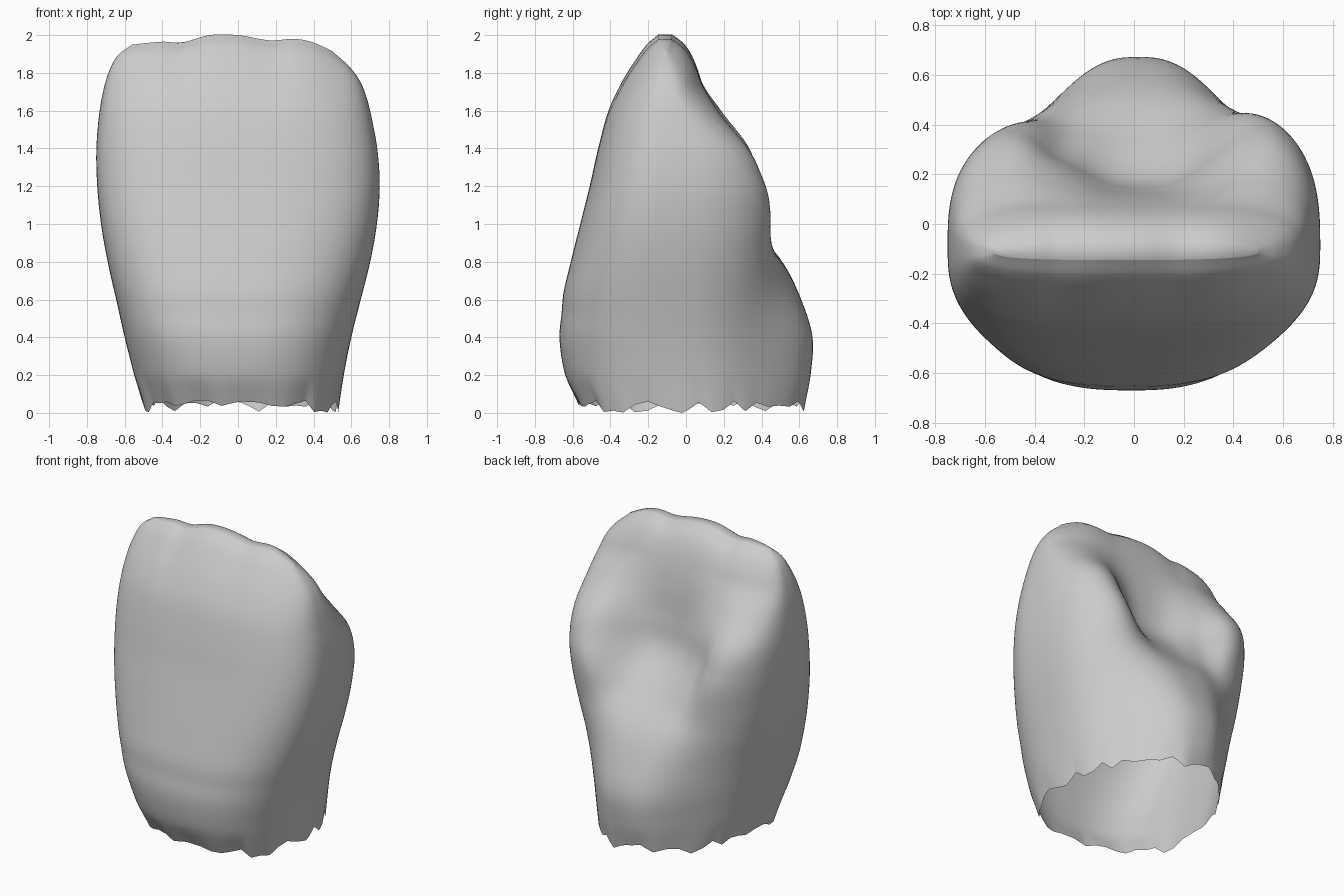
import bpy, bmesh, math, random

if "Cube" in bpy.data.objects:
    bpy.data.objects.remove(bpy.data.objects["Cube"])

random.seed(4)
N = 144      # points around each ring
ROWS = 90    # rings from neck to biting edge

# height, left x, right x, front y, back y at centre, back y at side ridges, y of widest point
SECTIONS = [
    (0.00, -.505, .53, -.57, .63, .42, -.02),
    (0.20, -.55, .56, -.64, .66, .43, -.04),
    (0.40, -.60, .60, -.67, .67, .45, -.07),
    (0.60, -.645, .65, -.655, .61, .48, -.09),
    (0.80, -.69, .70, -.61, .51, .52, -.10),
    (1.00, -.725, .735, -.56, .34, .545, -.10),
    (1.20, -.745, .75, -.51, .18, .545, -.09),
    (1.40, -.75, .74, -.465, .135, .48, -.08),
    (1.60, -.735, .71, -.41, .11, .28, -.08),
    (1.75, -.71, .68, -.34, .08, .13, -.09),
    (1.87, -.675, .64, -.265, .04, .06, -.10),
    (1.95, -.63, .58, -.205, -.01, .00, -.11),
    (2.00, -.56, .50, -.145, -.075, -.075, -.11),
]
# wavy biting edge: x, height
EDGE = [(-.8, 1.92), (-.6, 1.945), (-.4, 1.965), (-.3, 1.96), (-.15, 2.0), (0, 2.0),
        (.17, 1.972), (.3, 1.98), (.4, 1.96), (.55, 1.89), (.7, 1.82), (.8, 1.8)]


def smooth(table, t):
    """Smooth interpolation of the table's columns at t."""
    last = len(table) - 1
    i = max(k for k in range(last) if k == 0 or table[k][0] <= t)
    a, b = table[i], table[i + 1]
    h = b[0] - a[0]
    s = (t - a[0]) / h
    p, q = table[max(i - 1, 0)], table[min(i + 2, last)]
    out = []
    for c in range(1, len(a)):
        m0 = (b[c] - p[c]) / (b[0] - p[0]) * h
        m1 = (q[c] - a[c]) / (q[0] - a[0]) * h
        out.append((2*s**3 - 3*s*s + 1) * a[c] + (s**3 - 2*s*s + s) * m0
                   + (3*s*s - 2*s**3) * b[c] + (s**3 - s*s) * m1)
    return out


def gauss(d, w):
    return math.exp(-(d / w) ** 2)


def clamp01(t):
    return min(max(t, 0), 1)


def surface_point(v, angle, jag):
    xl, xr, yf, centre, ridge, ym = smooth(SECTIONS, v)
    co, si = math.cos(angle), math.sin(angle)
    n = 2.45 + .3 * clamp01((v - .3) / .9)
    if si < 0 and co < 0:
        n += .4 * clamp01(v / .5)    # fuller front left corner
    x = (xl + xr) / 2 + (xr - xl) / 2 * math.copysign(abs(co) ** (2 / n), co)
    roll = abs(si) ** (2 / n)
    if si < 0:
        y = ym + (yf - ym) * roll
        y += .006 * gauss(v - .52, .07) * roll
    else:
        # back: central swelling below, hollow between side ridges above
        width = .385 - .05 * gauss(v - 1.05, .2) + .05 * clamp01((v - 1.2) / .4)
        bump = math.exp(-abs((x - .025) / width) ** 2.7)
        ridge -= .06 * gauss(v - 1.1, .4) * clamp01(.5 - x / .4)
        back = ridge + (centre - ridge) * bump
        back -= .04 * gauss(x + .31 + .2 * (v - 1.2), .08) * gauss(v - 1.2, .25)
        y = ym + (back - ym) * roll
    z = v - (2 - smooth(EDGE, x)[0]) * (v / 2) ** 6
    z += jag * max(0, 1 - v / .2)
    return x, y, z


# tooth crown: stacked rings, open and ragged at the neck
STEP = 3
jags = [random.choice((.01, .04, .05)) + random.uniform(-.01, .03) for _ in range(N // STEP)]
jags[0] = 0
bm = bmesh.new()
rings = []
for r in range(ROWS + 1):
    v = 2 * math.sin(math.pi / 2 * r / ROWS)
    ring = []
    for i in range(N):
        j, f = i // STEP, (i % STEP) / STEP
        jag = jags[j] * (1 - f) + jags[(j + 1) % len(jags)] * f
        ring.append(bm.verts.new(surface_point(v, 2 * math.pi * i / N, jag)))
    rings.append(ring)
for lo, hi in zip(rings, rings[1:]):
    for i in range(N):
        k = (i + 1) % N
        bm.faces.new((lo[i], lo[k], hi[k], hi[i]))

# narrow strip closing the biting edge
top = rings[-1]
for i in range(N // 2):
    quad = [top[i], top[i + 1], top[(N - i - 1) % N], top[(N - i) % N]]
    bm.faces.new(list(dict.fromkeys(quad)))
bmesh.ops.recalc_face_normals(bm, faces=bm.faces)

mesh = bpy.data.meshes.new("tooth_crown")
bm.to_mesh(mesh)
bm.free()
crown = bpy.data.objects.new("tooth_crown", mesh)
bpy.context.collection.objects.link(crown)
for poly in mesh.polygons:
    poly.use_smooth = True
